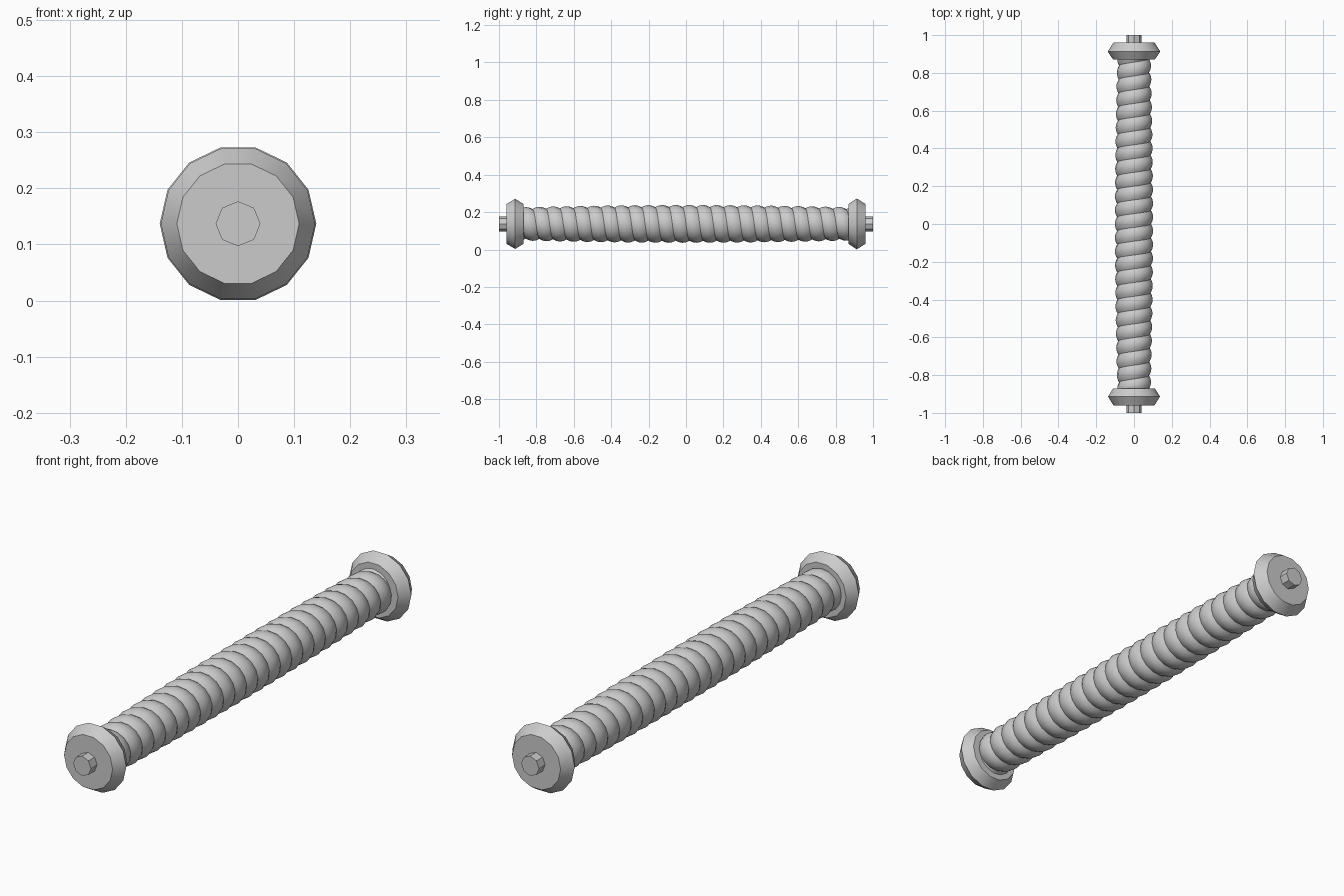
import bpy, bmesh, math

if "Cube" in bpy.data.objects:
    bpy.data.objects.remove(bpy.data.objects["Cube"])

CZ = 0.137          # axis height
grey = bpy.data.materials.new("light grey")
grey.diffuse_color = (0.6, 0.6, 0.6, 1)
grey.use_nodes = True
grey.node_tree.nodes["Principled BSDF"].inputs["Base Color"].default_value = grey.diffuse_color


def finish(name, bm, smooth=None):
    bmesh.ops.remove_doubles(bm, verts=bm.verts, dist=1e-5)
    bmesh.ops.recalc_face_normals(bm, faces=bm.faces)
    me = bpy.data.meshes.new(name)
    bm.to_mesh(me)
    bm.free()
    me.materials.append(grey)
    ob = bpy.data.objects.new(name, me)
    bpy.context.collection.objects.link(ob)
    if smooth:
        bpy.ops.object.select_all(action='DESELECT')
        ob.select_set(True)
        bpy.context.view_layer.objects.active = ob
        bpy.ops.object.shade_smooth_by_angle(angle=math.radians(smooth))
    return ob


def turned(name, profile, sides, smooth=None):
    """Closed solid turned around the long axis from (y, radius) points."""
    bm = bmesh.new()
    rings = [[bm.verts.new((r * math.cos(2 * math.pi * i / sides), y,
                            CZ + r * math.sin(2 * math.pi * i / sides)))
              for i in range(sides)] for y, r in profile]
    for a, b in zip(rings, rings[1:]):
        for i in range(sides):
            j = (i + 1) % sides
            bm.faces.new((a[i], a[j], b[j], b[i]))
    bm.faces.new(rings[0])
    bm.faces.new(rings[-1])
    return finish(name, bm, smooth)


# end caps and octagonal pins
for label, s, r in (("front", -1, 0.1375), ("back", 1, 0.1395)):
    turned(label + "_cap", [(s * 0.87, 0.11), (s * 0.913, r), (s * 0.96, 0.109)], 14, 35)
    turned(label + "_pin", [(s * 0.95, 0.04), (s * 1.0, 0.04)], 8)

# spiral grip, slightly thicker in the middle
END, TURNS, SIDES, STEPS = 0.875, 24, 16, 6
PITCH = 2 * END / TURNS
bm = bmesh.new()
strip = []
for i in range(SIDES * (TURNS + 1) + 1):
    a = -2 * math.pi * i / SIDES
    row = []
    for k in range(STEPS + 1):
        t = k / STEPS
        y = -END + PITCH * (i / SIDES - 1 + t)
        y = max(-END, min(END, y))
        r = 0.089 + 0.012 * (1 - (y / END) ** 2) - 0.011 * (2 * t - 1) ** 2
        row.append(bm.verts.new((r * math.cos(a), y, CZ + r * math.sin(a))))
    strip.append(row)
for a, b in zip(strip, strip[1:]):
    for k in range(STEPS):
        q = (a[k], a[k + 1], b[k + 1], b[k])
        if max(v.co.y for v in q) - min(v.co.y for v in q) > 1e-6:
            bm.faces.new(q)
finish("spiral_grip", bm, 40)
